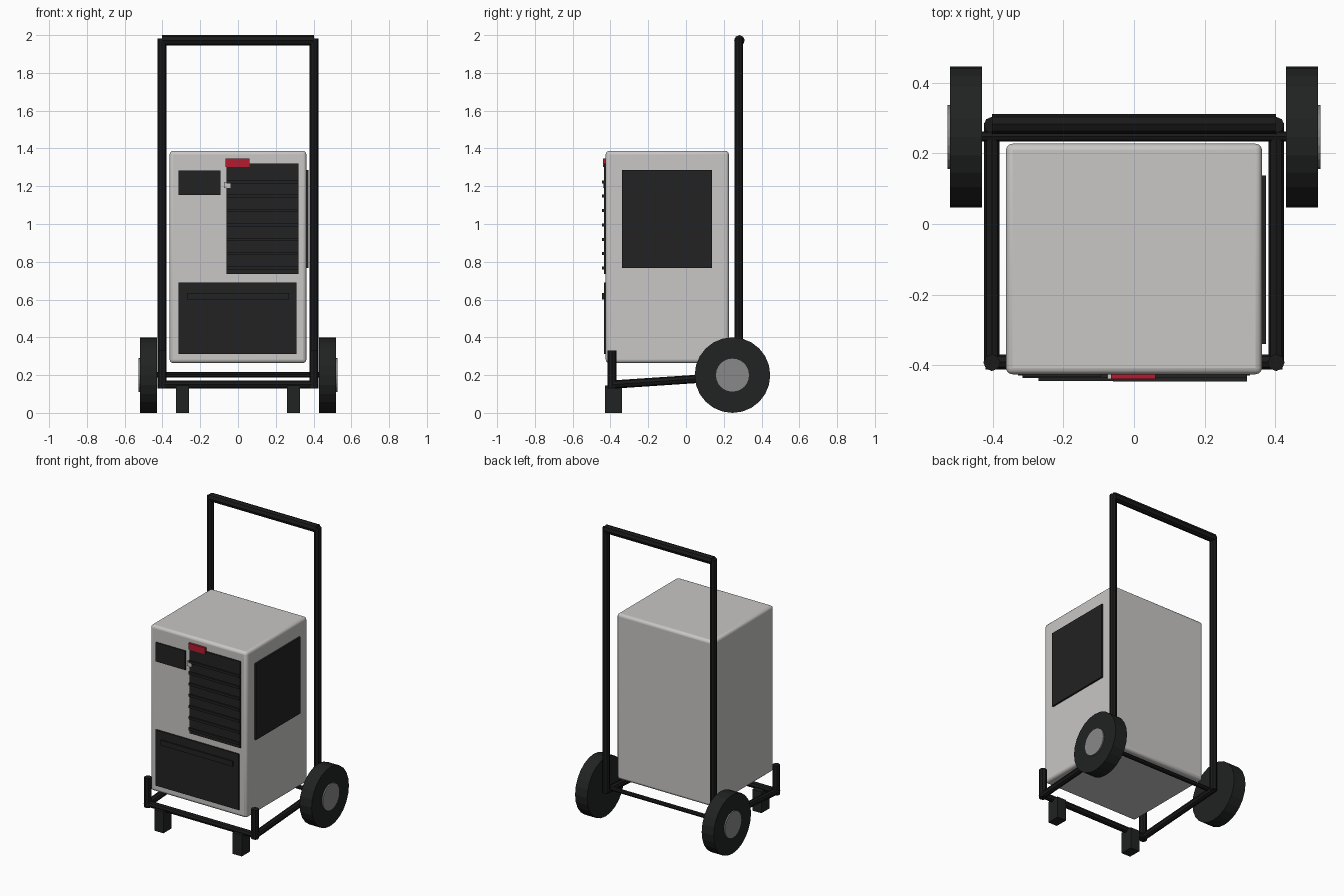
import bpy
import math
from mathutils import Vector

if "Cube" in bpy.data.objects:
    bpy.data.objects.remove(bpy.data.objects["Cube"])


def material(name, rgb):
    m = bpy.data.materials.new(name)
    m.diffuse_color = (*rgb, 1.0)
    m.use_nodes = True
    m.node_tree.nodes["Principled BSDF"].inputs["Base Color"].default_value = m.diffuse_color
    return m


BODY = material("light_grey_casing", (0.58, 0.57, 0.555))
BLACK = material("black_panel", (0.016, 0.016, 0.016))
FRAME = material("black_frame", (0.010, 0.010, 0.011))
RUBBER = material("tyre_rubber", (0.015, 0.016, 0.016))
HUB = material("hub_grey", (0.25, 0.25, 0.25))
RED = material("red_label", (0.45, 0.012, 0.03))


def box(name, lo, hi, mat, bevel=0.0):
    """Box between two opposite corners."""
    lo, hi = Vector(lo), Vector(hi)
    bpy.ops.mesh.primitive_cube_add(size=1, location=(lo + hi) / 2)
    ob = bpy.context.object
    ob.name = name
    ob.scale = hi - lo
    bpy.ops.object.transform_apply(location=False, rotation=False, scale=True)
    ob.data.materials.append(mat)
    if bevel:
        mod = ob.modifiers.new("rounded_edges", "BEVEL")
        mod.width = bevel
        mod.segments = 3
        bpy.ops.object.shade_smooth_by_angle(angle=math.radians(35))
    return ob


def rod(name, a, b, radius, mat, sides=8):
    """Capped cylinder from point a to point b."""
    a, b = Vector(a), Vector(b)
    d = b - a
    bpy.ops.mesh.primitive_cylinder_add(vertices=sides, radius=radius, depth=d.length,
                                        location=(a + b) / 2)
    ob = bpy.context.object
    ob.name = name
    ob.rotation_euler = d.to_track_quat("Z", "Y").to_euler()
    ob.data.materials.append(mat)
    return ob


# Casing
box("casing", (-0.362, -0.425, 0.264), (0.362, 0.227, 1.387), BODY, 0.018)

# Front panels: display, louvre backing, lower drawer
box("display_panel", (-0.315, -0.433, 1.153), (-0.093, -0.42, 1.282), BLACK)
box("louvre_panel", (-0.06, -0.435, 0.735), (0.32, -0.42, 1.32), BLACK)
box("drawer_panel", (-0.315, -0.435, 0.312), (0.31, -0.42, 0.69), BLACK)
box("drawer_handle", (-0.27, -0.444, 0.60), (0.27, -0.433, 0.635), BLACK)

# Louvre slats
for i in range(7):
    z = 0.767 + i * 0.076
    box("louvre_slat", (-0.06, -0.445, z - 0.008), (0.32, -0.433, z + 0.008), BLACK)

# Red label and small latch
box("red_label", (-0.065, -0.439, 1.303), (0.061, -0.42, 1.346), RED)
box("latch", (-0.075, -0.439, 1.19), (-0.04, -0.42, 1.222), BODY)

# Side grille on the right
box("side_grille", (0.355, -0.34, 0.768), (0.374, 0.137, 1.285), BLACK)

# Trolley cross bars
rod("handle_bar", (-0.402, 0.283, 1.972), (0.402, 0.283, 1.972), 0.028, FRAME)
rod("front_bar", (-0.42, -0.39, 0.15), (0.42, -0.39, 0.15), 0.021, FRAME)
rod("axle", (-0.44, 0.248, 0.202), (0.44, 0.248, 0.202), 0.014, FRAME)

for s in (-1, 1):
    # Trolley side tubes
    x = 0.402 * s
    rod("upright", (x, 0.28, 0.185), (x, 0.28, 1.982), 0.023, FRAME)
    rod("side_rail", (x, -0.39, 0.15), (x, 0.285, 0.195), 0.022, FRAME)
    rod("front_post", (x, -0.392, 0.13), (x, -0.392, 0.33), 0.024, FRAME)
    # Foot
    box("foot", (0.294 * s - 0.034, -0.428, 0), (0.294 * s + 0.034, -0.34, 0.145), RUBBER)
    # Wheel with an outer hub cap
    rod("wheel", (0.43 * s, 0.246, 0.2), (0.52 * s, 0.246, 0.2), 0.2, RUBBER, 24)
    rod("hub_cap", (0.51 * s, 0.246, 0.2), (0.528 * s, 0.246, 0.2), 0.09, HUB, 24)
